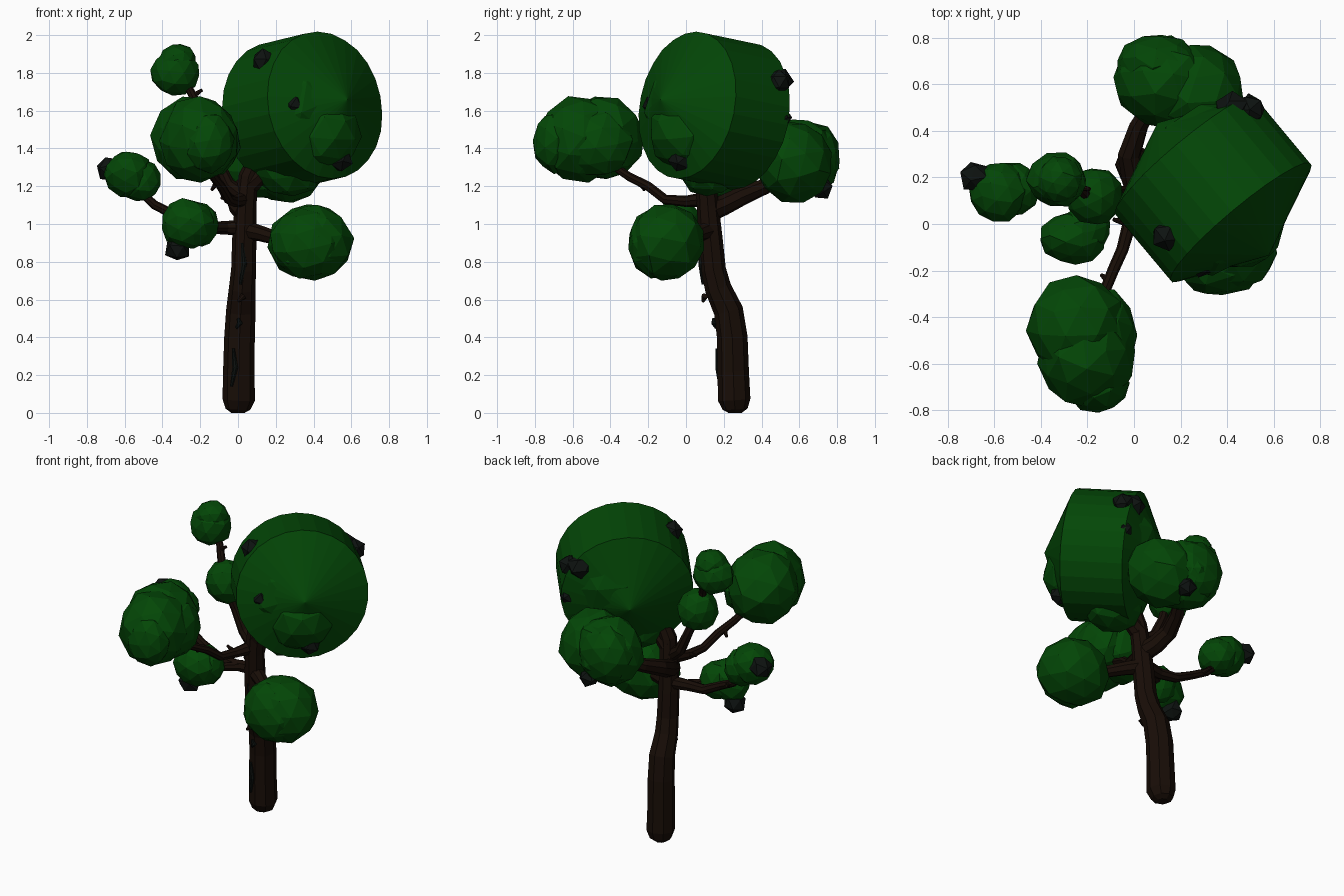
import bpy, bmesh, math, random
from mathutils import Vector, Euler

random.seed(4)


def material(name, color):
    m = bpy.data.materials.new(name)
    m.diffuse_color = (*color, 1)
    return m


LEAF = material("leaf_green", (0.001, 0.062, 0.002))
BARK = material("bark_brown", (0.009, 0.004, 0.002))
DARK = material("dark_clump", (0.004, 0.006, 0.005))


def finish(name, bm, mat):
    me = bpy.data.meshes.new(name)
    bm.to_mesh(me)
    bm.free()
    me.materials.append(mat)
    ob = bpy.data.objects.new(name, me)
    bpy.context.collection.objects.link(ob)
    return ob


def place(verts, centre, radii, rot, rough):
    """Roughen a unit ball, turn it, then scale and move it."""
    turn = Euler(rot).to_matrix()
    for v in verts:
        p = turn @ (v.co * (1 + random.uniform(-rough, rough)))
        v.co = Vector(centre) + Vector([p[i] * radii[i] for i in range(3)])


def clump(name, lobes, mat=LEAF, rough=0.05, sub=2):
    """Faceted ball cluster; each lobe is (centre, radii)."""
    bm = bmesh.new()
    for centre, radii in lobes:
        new = bmesh.ops.create_icosphere(bm, subdivisions=sub, radius=1)["verts"]
        place(new, centre, radii, [random.uniform(0, 3) for _ in range(3)], rough)
    return finish(name, bm, mat)


def limb(name, pts, mat=BARK):
    """Tapered round tube with flat faces; pts are (x, y, z, radius)."""
    cu = bpy.data.curves.new(name, 'CURVE')
    cu.dimensions = '3D'
    cu.bevel_depth = 1
    cu.bevel_resolution = 2
    cu.use_fill_caps = True
    sp = cu.splines.new('POLY')
    sp.points.add(len(pts) - 1)
    for p, (x, y, z, r) in zip(sp.points, pts):
        p.co = (x, y, z, 1)
        p.radius = r
    sp.use_smooth = False
    ob = bpy.data.objects.new(name, cu)
    bpy.context.collection.objects.link(ob)
    cu.materials.append(mat)
    bpy.ops.object.select_all(action='DESELECT')
    bpy.context.view_layer.objects.active = ob
    ob.select_set(True)
    bpy.ops.object.convert(target='MESH')
    return ob


# Trunk, rounded at the foot and leaning forward
limb("trunk", [(0, .26, 0, .035), (0, .26, .02, .066), (.004, .255, .07, .086),
               (.004, .25, .22, .083), (.008, .245, .40, .081), (.015, .225, .54, .078),
               (.022, .17, .66, .070), (.03, .145, .76, .066), (.033, .13, .92, .064),
               (.04, .115, 1.1, .058), (.055, .105, 1.25, .052), (.12, .11, 1.4, .04)])

# Branches reaching into each clump
limb("left_branch", [(.03, .13, .98, .042), (-.1, .11, .98, .034), (-.22, .12, .99, .03),
                     (-.34, .12, 1.05, .026), (-.44, .14, 1.10, .024), (-.55, .15, 1.2, .018)])
limb("lower_left_branch", [(-.05, .12, .98, .03), (-.14, .04, .98, .026), (-.26, -.04, 1, .018)])
limb("lower_right_branch", [(.03, .13, .97, .05), (.12, .07, .95, .042), (.22, .0, .92, .036),
                            (.36, -.09, .90, .02)])
limb("front_branch", [(.03, .11, 1.13, .042), (-.02, .0, 1.12, .03), (-.05, -.11, 1.13, .026),
                      (-.09, -.2, 1.2, .025), (-.13, -.3, 1.25, .023), (-.2, -.45, 1.35, .018)])
limb("back_branch", [(.04, .1, 1.06, .06), (.0, .2, 1.1, .055), (-.02, .3, 1.15, .05),
                     (.02, .42, 1.2, .042), (.1, .56, 1.27, .03)])
limb("upper_left_branch", [(.04, .11, 1.14, .042), (-.05, .13, 1.21, .034),
                           (-.11, .13, 1.34, .028), (-.17, .1, 1.5, .026),
                           (-.22, .14, 1.64, .024), (-.25, .17, 1.7, .022), (-.31, .18, 1.8, .015)])
limb("crown_branch", [(.05, .11, 1.2, .055), (.14, .1, 1.28, .045), (.25, .12, 1.4, .03)])

# Short twigs on the branches
twigs = [((-.25, .16, 1.67), (-.19, .15, 1.71)), ((-.4, .13, 1.08), (-.43, .2, 1.1)),
         ((-.02, .0, 1.12), (-.09, .02, 1.14)), ((-.11, -.24, 1.22), (-.14, -.22, 1.18)),
         ((.03, .1, .62), (.0, .09, .59))]
for a, b in twigs:
    limb("twig", [(*a, .018), (*b, .008)])

# Large crown: a broad drum with low cones at both ends, axis pointing front right
bm = bmesh.new()
ball = bmesh.ops.create_uvsphere(bm, u_segments=26, v_segments=3, radius=1)["verts"]
for v in ball:
    v.co.z *= .83
place(ball, (.34, .15, 1.6), (.455, .455, .455), (math.radians(81), 0, math.radians(40)), .003)
finish("large_crown", bm, LEAF)
clump("crown_lumps", [((.27, .12, 1.33), (.2, .17, .19)), ((.44, .02, 1.48), (.21, .22, .21)),
                      ((.3, .06, 1.62), (.27, .28, .27)), ((.36, .24, 1.62), (.28, .29, .27))],
      rough=.03)

# Smaller leaf clumps
clump("front_clump", [((-.2, -.57, 1.45), (.21, .22, .23)), ((-.24, -.45, 1.455), (.22, .225, .225)),
                      ((-.16, -.69, 1.43), (.14, .12, .16)), ((-.13, -.48, 1.43), (.14, .2, .18))])
clump("back_clump", [((.13, .61, 1.34), (.22, .2, .215)), ((.26, .57, 1.33), (.22, .21, .215)),
                     ((.1, .69, 1.35), (.18, .13, .18))])
clump("lower_right_clump", [((.385, -.1, .9), (.225, .205, .21)),
                            ((.37, -.16, .9), (.2, .15, .19))])
clump("left_clump", [((-.58, .14, 1.265), (.13, .13, .125)), ((-.52, .15, 1.23), (.115, .12, .115))])
clump("lower_left_clump", [((-.265, -.06, 1.0), (.145, .115, .135)),
                           ((-.21, -.02, 1.0), (.11, .1, .12))])
clump("top_left_clump", [((-.33, .19, 1.8), (.13, .12, .12)), ((-.32, .19, 1.86), (.1, .1, .095))])
clump("inner_clump", [((-.17, .12, 1.5), (.125, .125, .13))])

# Dark clumps stuck on the foliage: position and size
spots = [(.14, -.05, 1.86, .07), (.29, -.17, 1.63, .06), (.54, -.03, 1.34, .07),
         (.42, .49, 1.76, .08), (.5, .49, 1.75, .07), (.5, .51, 1.56, .05), (.2, .71, 1.19, .065),
         (-.68, .2, 1.29, .07), (-.32, -.04, .87, .07), (.1, .69, 1.48, .05)]
for x, y, z, s in spots:
    clump("dark_clump", [((x, y, z), (s, s, s))], DARK, .1, 1)

# Dark streaks along the bark
streaks = [(-.025, .17, .14, .34), (.022, .08, .68, .9), (.0, .15, .45, .5)]
for x, y, z0, z1 in streaks:
    limb("bark_streak", [(x - .01, y + .01, z0, .008), (x + .01, y, (z0 + z1) / 2, .016),
                         (x, y - .005, z1, .008)], DARK)
